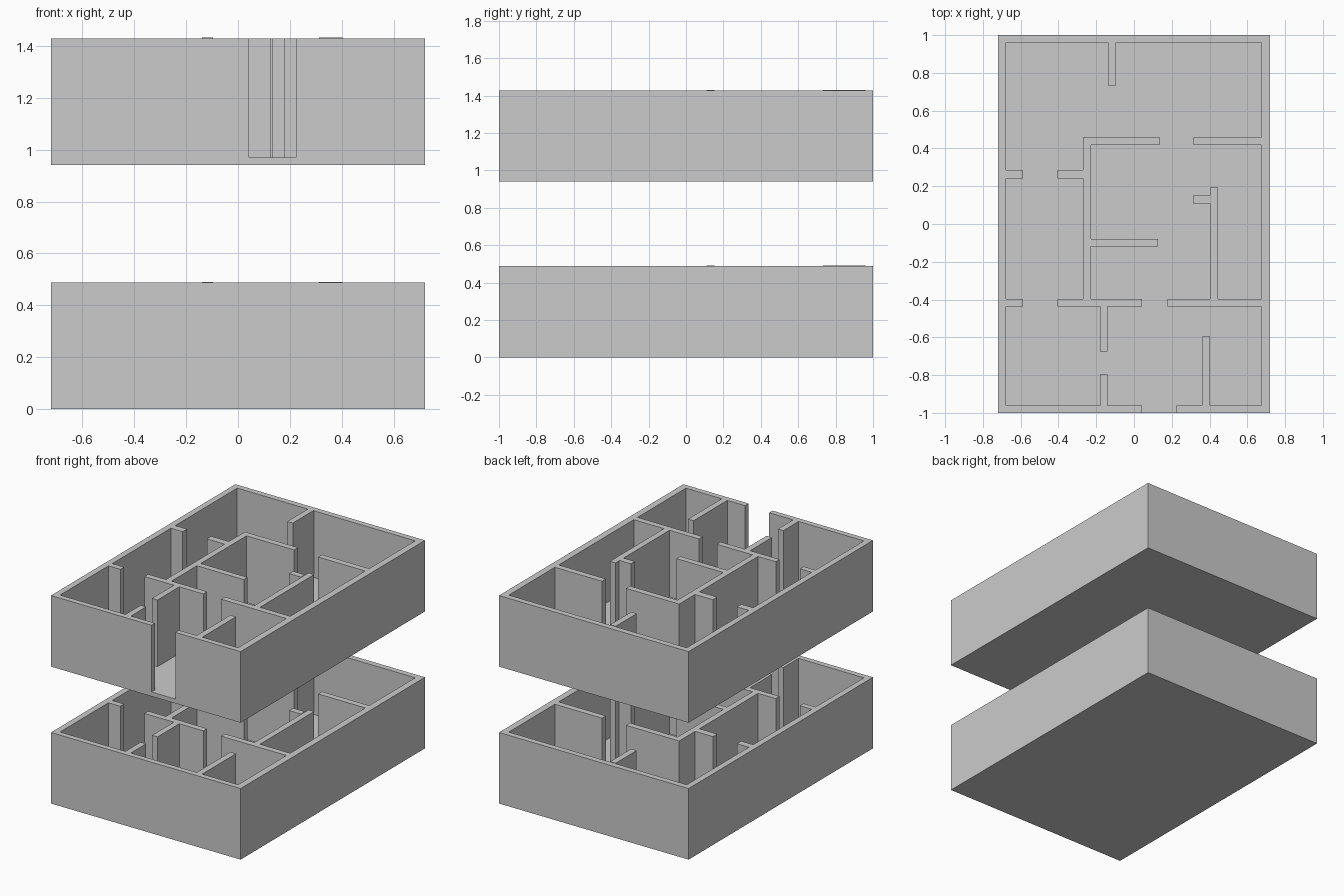
import bpy, bmesh

if "Cube" in bpy.data.objects:
    bpy.data.objects.remove(bpy.data.objects["Cube"])

SLAB, HEIGHT = 0.03, 0.488

# Wall footprints: x0, x1, y0, y1
OUTER = [(-0.72, -0.678, -1, 1), (0.674, 0.72, -1, 1), (-0.72, 0.72, 0.96, 1)]
FRONT_SOLID = [(-0.72, 0.72, -1, -0.962)]
FRONT_DOOR = [(-0.72, 0.043, -1, -0.962), (0.224, 0.72, -1, -0.962)]
INNER = [
    (-0.27, 0.134, 0.418, 0.46), (0.316, 0.674, 0.418, 0.46),      # back room
    (-0.27, -0.228, -0.396, 0.46),                                 # hall side
    (-0.678, -0.588, 0.24, 0.287), (-0.405, -0.27, 0.24, 0.287),   # left doorway
    (-0.228, 0.128, -0.12, -0.079),                                # middle room
    (-0.678, -0.588, -0.437, -0.396), (-0.405, 0.043, -0.437, -0.396),
    (0.178, 0.674, -0.437, -0.396),                                # front rooms
    (0.402, 0.444, -0.396, 0.192),                                 # right corridor
    (-0.181, -0.14, -0.674, -0.437), (-0.181, -0.14, -0.962, -0.797),
    (0.36, 0.402, -0.962, -0.596),
]
# Short stubs that stand slightly proud of the other walls
STUBS = {"back_stub": (-0.138, -0.096, 0.732, 0.96),
         "corridor_stub": (0.312, 0.402, 0.109, 0.152)}


def extrude_plan(name, rects, z0, z1):
    """Merge rectangles on a shared grid and extrude them as one clean solid."""
    xs = sorted({v for r in rects for v in r[:2]})
    ys = sorted({v for r in rects for v in r[2:]})
    bm = bmesh.new()
    grid = {}

    def vert(i, j):
        if (i, j) not in grid:
            grid[i, j] = bm.verts.new((xs[i], ys[j], z0))
        return grid[i, j]

    for i in range(len(xs) - 1):
        for j in range(len(ys) - 1):
            cx, cy = (xs[i] + xs[i + 1]) / 2, (ys[j] + ys[j + 1]) / 2
            if any(a < cx < b and c < cy < d for a, b, c, d in rects):
                bm.faces.new([vert(i, j), vert(i + 1, j),
                              vert(i + 1, j + 1), vert(i, j + 1)])
    ext = bmesh.ops.extrude_face_region(bm, geom=bm.faces[:], use_keep_orig=True)
    for v in ext["geom"]:
        if isinstance(v, bmesh.types.BMVert):
            v.co.z = z1
    bmesh.ops.recalc_face_normals(bm, faces=bm.faces[:])
    mesh = bpy.data.meshes.new(name)
    bm.to_mesh(mesh)
    bm.free()
    obj = bpy.data.objects.new(name, mesh)
    bpy.context.collection.objects.link(obj)
    return obj


# Two storeys; only the upper one has the entrance opening
for level, z, front in (("lower", 0.0, FRONT_SOLID), ("upper", 0.94, FRONT_DOOR)):
    extrude_plan(level + "_floor_slab", [(-0.72, 0.72, -1, 1)], z, z + SLAB)
    extrude_plan(level + "_walls", OUTER + front + INNER, z + SLAB, z + HEIGHT)
    for part, rect in STUBS.items():
        extrude_plan(f"{level}_{part}", [rect], z + SLAB, z + HEIGHT + 0.003)
